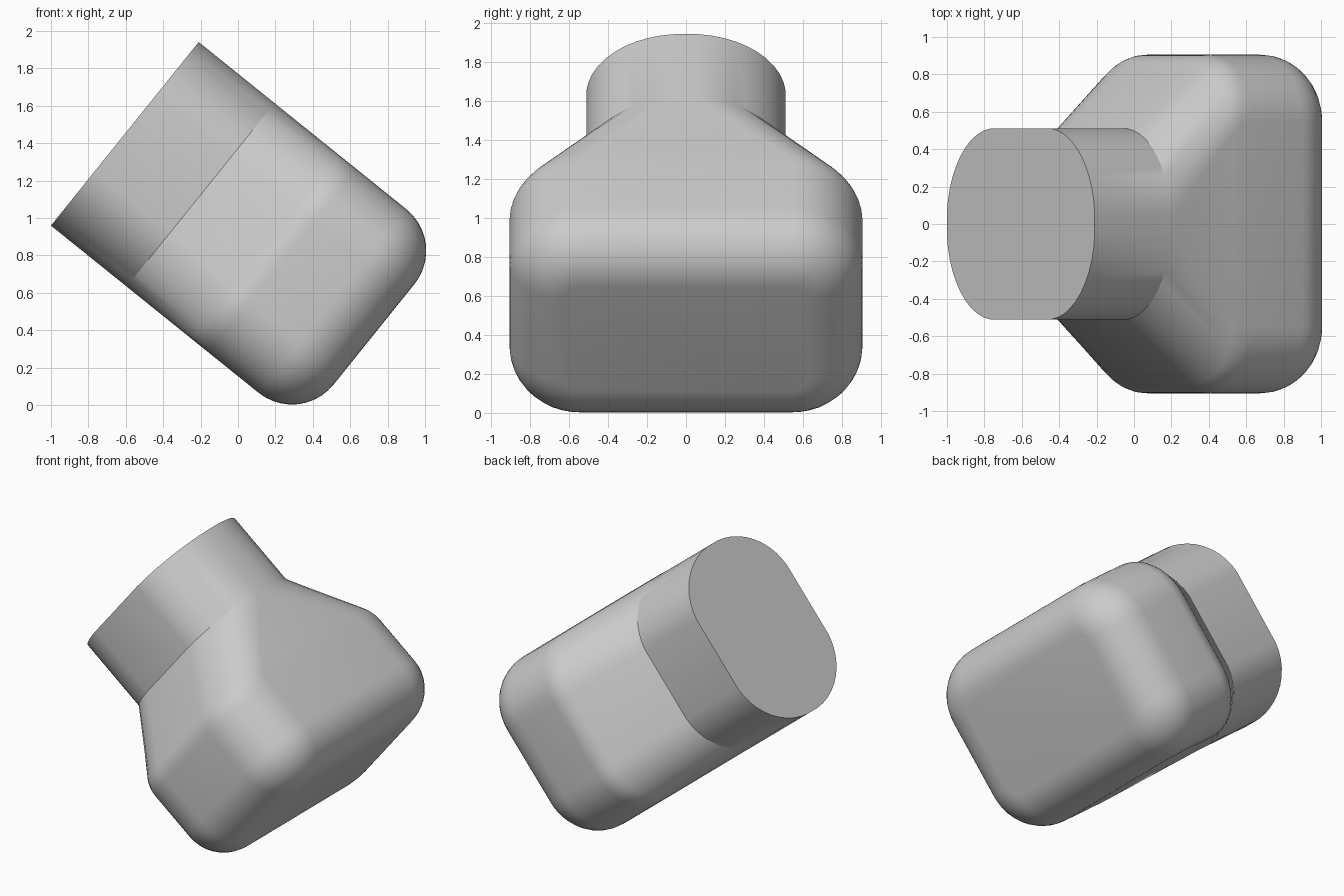
import bpy, bmesh, math
from mathutils import Vector

cube = bpy.data.objects.get("Cube")
if cube:
    bpy.data.objects.remove(cube, do_unlink=True)

# Tilted frame: "across" spans the opening, "along" runs into the body
ORIGIN = Vector((-0.605, 0, 1.45))
ACROSS = Vector((0.627, 0, 0.779))
ALONG = Vector((0.779, 0, -0.627))
HALF_HEIGHT, NECK, WIDE = 0.63, 0.51, 0.905
NECK_END, DEPTH = 0.52, 1.71
END_ROUND, SIDE_ROUND, CORNER = 0.285, 0.2, 0.36
STEPS = 10


def section(half_width, half_height, ry, ru, flatten=0.0):
    """Rounded rectangle; flatten pulls each corner arc towards its chord."""
    corner = []
    for i in range(STEPS + 1):
        t = i / STEPS
        a = t * math.pi / 2
        fy = math.sin(a) * (1 - flatten) + t * flatten
        fu = math.cos(a) * (1 - flatten) + (1 - t) * flatten
        corner.append((half_width - ry + ry * fy, half_height - ru + ru * fu))
    pts = list(corner)
    pts += [(y, -u) for y, u in reversed(corner)]
    pts += [(-y, -u) for y, u in corner]
    pts += [(-y, u) for y, u in reversed(corner)]
    return pts


# Outline from neck to sides: the corners morph as the width grows
def flare(width):
    f = (width - NECK) / (WIDE - NECK)
    return section(width, HALF_HEIGHT, 0.45 + (CORNER - 0.45) * f,
                   0.37 + (CORNER - 0.37) * f, 0.12 * (1 - f))


# Neck
rings = [(0, flare(NECK)), (NECK_END, flare(NECK))]

# Shoulders: straight slope, then a tangent arc into the wide sides
slope = math.atan(0.8)
apex = NECK_END + (WIDE - NECK) / math.tan(slope)
arc_end = apex + SIDE_ROUND * math.tan(slope / 2)
for i in range(7):
    a = slope * (1 - i / 6)
    rings.append((arc_end - SIDE_ROUND * math.sin(a),
                  flare(WIDE - SIDE_ROUND * (1 - math.cos(a)))))

# Rounded closed end
for i in range(STEPS + 1):
    a = i / STEPS * math.pi / 2
    k = END_ROUND * (1 - math.cos(a))
    rings.append((DEPTH - END_ROUND + END_ROUND * math.sin(a),
                  section(WIDE - k, HALF_HEIGHT - k, CORNER - k, CORNER - k)))

# Loft the rings
bm = bmesh.new()
loops = [[bm.verts.new(ORIGIN + ACROSS * u + ALONG * s + Vector((0, y, 0)))
          for y, u in pts] for s, pts in rings]
for a, b in zip(loops, loops[1:]):
    for i in range(len(a)):
        j = (i + 1) % len(a)
        bm.faces.new((a[i], a[j], b[j], b[i]))
bm.faces.new(loops[0])
bm.faces.new(loops[-1])
bmesh.ops.recalc_face_normals(bm, faces=bm.faces)
mesh = bpy.data.meshes.new("flared_housing")
bm.to_mesh(mesh)
bm.free()

housing = bpy.data.objects.new("flared_housing", mesh)
bpy.context.collection.objects.link(housing)

# Material
grey = bpy.data.materials.new("plain_grey")
grey.use_nodes = True
colour = (0.6, 0.6, 0.6, 1)
grey.diffuse_color = colour
grey.node_tree.nodes["Principled BSDF"].inputs["Base Color"].default_value = colour
mesh.materials.append(grey)

bpy.ops.object.select_all(action='DESELECT')
housing.select_set(True)
bpy.context.view_layer.objects.active = housing
bpy.ops.object.shade_smooth_by_angle(angle=math.radians(20))
